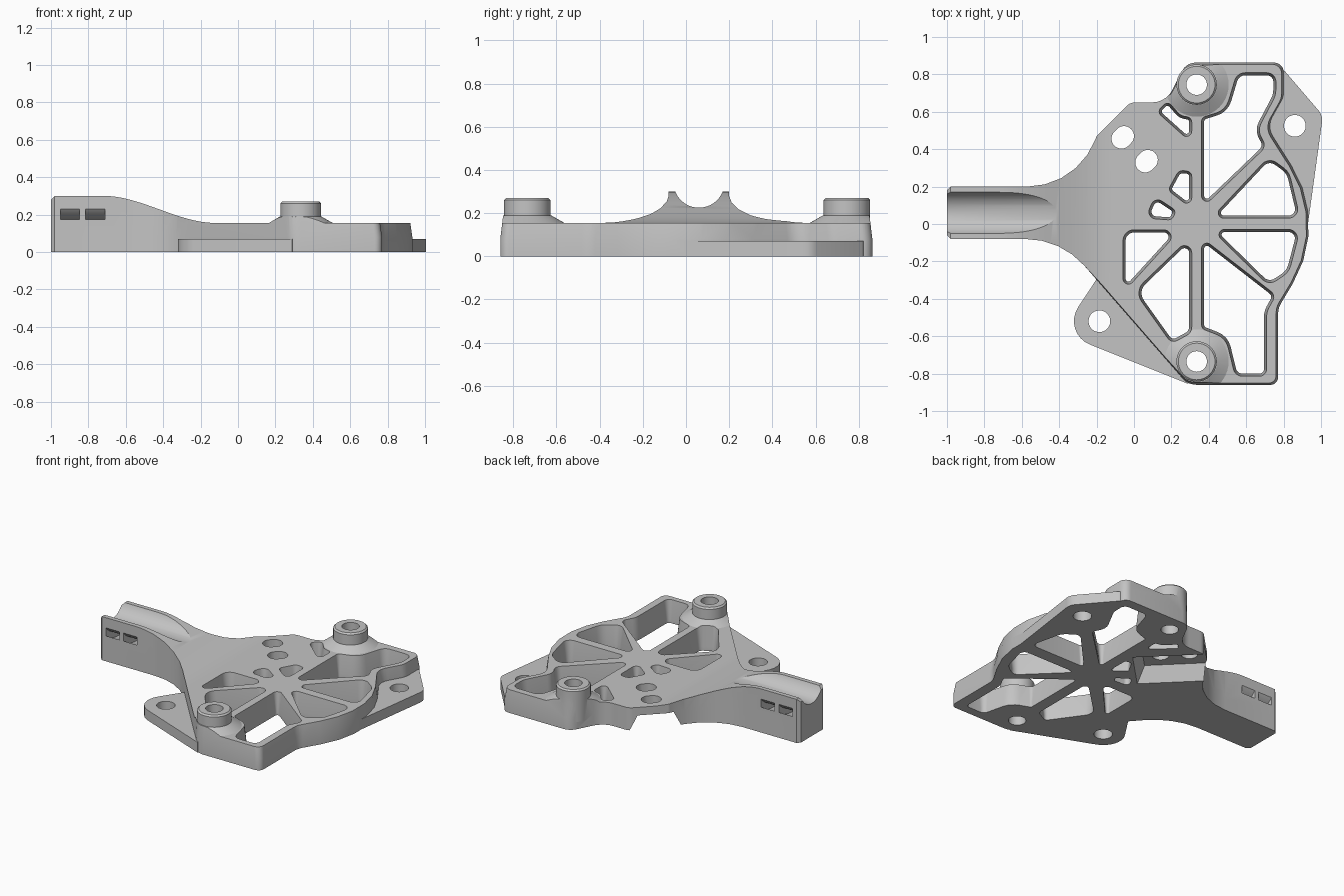
import bpy
import bmesh
from math import sin, cos, tan, pi, radians, sqrt
from mathutils import Vector

cube = bpy.data.objects.get("Cube")
if cube:
    bpy.data.objects.remove(cube, do_unlink=True)

grey = bpy.data.materials.new("satin grey")
grey.use_nodes = True
tone = (0.55, 0.55, 0.55, 1)
grey.diffuse_color = tone
grey.node_tree.nodes["Principled BSDF"].inputs["Base Color"].default_value = tone


def rounded(corners):
    """Closed outline from (x, y, radius) corners."""
    out = []
    for i, (x, y, r) in enumerate(corners):
        p = Vector((x, y))
        if not r:
            out.append(p)
            continue
        a = (Vector(corners[i - 1][:2]) - p).normalized()
        b = (Vector(corners[(i + 1) % len(corners)][:2]) - p).normalized()
        half = a.angle(b) / 2
        reach = r / tan(half)
        centre = p + (a + b).normalized() * r / sin(half)
        start, end = (p + a * reach - centre) / r, (p + b * reach - centre) / r
        n = max(3, int((pi - 2 * half) / radians(12)))
        out += [centre + start.slerp(end, k / n).normalized() * r for k in range(n + 1)]
    return out


def circle(x, y, r, n=40):
    return [Vector((x + r * cos(2 * pi * k / n), y + r * sin(2 * pi * k / n))) for k in range(n)]


def grown(points, amount):
    """Offset an outline outward by amount."""
    area = sum(points[i - 1].cross(p) for i, p in enumerate(points))
    side = 1 if area > 0 else -1
    out = []
    for i, p in enumerate(points):
        a = (p - points[i - 1]).normalized()
        b = (points[(i + 1) % len(points)] - p).normalized()
        t = (a + b).normalized()
        out.append(p + Vector((t.y, -t.x)) * side * amount / max(t.dot(a), 0.5))
    return out


AXES = {"X": lambda a, b, c: (c, a, b), "Y": lambda a, b, c: (a, c, b), "Z": lambda a, b, c: (a, b, c)}


def prism(name, points, levels, axis="Z"):
    """Skin an outline through (height, offset) levels along an axis."""
    bm = bmesh.new()
    rings = []
    for height, offset in levels:
        ring = grown(points, offset) if offset else points
        rings.append([bm.verts.new(AXES[axis](p.x, p.y, height)) for p in ring])
    for low, high in zip(rings, rings[1:]):
        for i in range(len(low)):
            bm.faces.new((low[i - 1], low[i], high[i], high[i - 1]))
    bm.faces.new(rings[0])
    bm.faces.new(rings[-1])
    bmesh.ops.recalc_face_normals(bm, faces=bm.faces)
    mesh = bpy.data.meshes.new(name)
    bm.to_mesh(mesh)
    bm.free()
    obj = bpy.data.objects.new(name, mesh)
    bpy.context.collection.objects.link(obj)
    mesh.materials.append(grey)
    return obj


def combine(target, other, operation):
    mod = target.modifiers.new(operation.lower(), "BOOLEAN")
    mod.operation, mod.solver, mod.object = operation, "EXACT", other
    bpy.context.view_layer.objects.active = target
    bpy.ops.object.modifier_apply(modifier=mod.name)
    bpy.data.objects.remove(other, do_unlink=True)


THICK, ARM_TOP, EAR = 0.155, 0.3, 0.07
THROUGH = [(-0.1, 0), (0.5, 0)]
BOSSES = [(0.335, 0.745), (0.335, -0.735)]

# Side profile: raised arm easing down to the plate
ease = []
for k in range(25):
    t = k / 24
    ease.append(Vector((-0.72 + 0.6 * t, ARM_TOP - (ARM_TOP - THICK) * t * t * (3 - 2 * t))))
profile = [Vector(p) for p in ((-1, 0), (-1, 0.28), (-0.98, ARM_TOP))] + ease
profile += [Vector((1.1, THICK)), Vector((1.1, 0))]
body = prism("bracket_body", profile, [(-1, 0), (1, 0)], "Y")

# Conical seats under the bosses
for x, y in BOSSES:
    seat = prism("boss_seat", circle(x, y, 0.18), [(0.05, 0), (0.15, 0), (0.19, -0.07)])
    combine(body, seat, "UNION")

# Plan outline of arm and plate
plan = rounded([
    (-1, -0.06, 0), (-0.98, -0.08, 0), (-0.39, -0.08, 0.42), (0.29, -0.86, 0.1),
    (0.77, -0.86, 0.04), (0.77, -0.45, 0.12), (1.04, 0, 0.6), (0.71, 0.52, 0.1),
    (0.8, 0.68, 0.1), (0.8, 0.863, 0.05), (0.28, 0.863, 0.08), (0.17, 0.65, 0.12),
    (-0.02, 0.65, 0.06), (-0.2, 0.47, 0.03), (-0.3, 0.2, 0.39), (-0.98, 0.2, 0), (-1, 0.18, 0)])
outline = prism("plan_outline", plan, [(-0.1, 0), (0.08, 0), (0.5, 0)])
# Slight draft on the upper outer wall of the plate
for v in outline.data.vertices[2 * len(plan):]:
    if v.co.x > 0.2:
        v.co.x -= 0.06 * min(1, (v.co.x - 0.2) / 0.3)
        v.co.y *= 0.94
combine(body, outline, "INTERSECT")

# Thin mounting ears
EARS = [
    [(-0.2, -0.295, 0), (-0.39, -0.583, 0.135), (0.29, -0.855, 0), (0.3, -0.6, 0)],
    [(0.77, 0.86, 0.03), (1.01, 0.58, 0.08), (0.93, 0, 0), (0.7, 0.5, 0)]]
for ear in EARS:
    combine(body, prism("mounting_ear", rounded(ear), [(0, 0), (EAR, 0)]), "UNION")

# Bosses with chamfered rims
for x, y in BOSSES:
    boss = prism("boss", circle(x, y, 0.108), [(0.05, 0), (0.26, 0), (0.27, -0.01)])
    combine(body, boss, "UNION")

# Drafted lightening cells between the spokes
east = [(0.41, 0.03, 0.03), (0.72, 0.36, 0.06), (0.83, 0.28, 0.1), (0.89, 0.03, 0.05)]
CELLS = [
    east,
    [(x, -0.92 * y, r) for x, y, r in east],
    [(0.36, 0.08, 0.03), (0.71, 0.415, 0.05), (0.66, 0.5, 0.08), (0.76, 0.69, 0.12),
     (0.76, 0.81, 0.05), (0.55, 0.81, 0.06), (0.49, 0.61, 0.1), (0.36, 0.57, 0.03)],
    [(0.36, -0.07, 0.03), (0.76, -0.38, 0.04), (0.71, -0.47, 0.1), (0.71, -0.815, 0.04),
     (0.54, -0.815, 0.05), (0.49, -0.61, 0.1), (0.36, -0.56, 0.03)],
    [(0.31, -0.06, 0.04), (0, -0.36, 0.08), (0.2, -0.64, 0.04), (0.31, -0.58, 0.05)],
    [(0.25, -0.03, 0.04), (-0.06, -0.03, 0.06), (-0.06, -0.37, 0.03)],
    [(0.06, 0.03, 0.04), (0.11, 0.15, 0.04), (0.23, 0.07, 0.03), (0.2, 0.02, 0.03)],
    [(0.18, 0.18, 0.03), (0.24, 0.29, 0.04), (0.31, 0.28, 0.03), (0.31, 0.08, 0.03)],
    [(0.12, 0.6, 0.03), (0.18, 0.66, 0.03), (0.25, 0.58, 0.06), (0.31, 0.57, 0.03), (0.31, 0.43, 0.03)]]
for cell in CELLS:
    cutter = prism("cell", rounded(cell), [(-0.1, -0.015), (0.03, -0.015), (0.165, 0), (0.5, 0)])
    combine(body, cutter, "DIFFERENCE")


# Tapered pocket under the diagonal edge
def diagonal(u, v):
    return Vector((u - v, u + v)) / sqrt(2)


pocket = [diagonal(0.11, 0.03), diagonal(0.44, 0.03), diagonal(0.44, 0.8), diagonal(0.11, 0.8)]
combine(body, prism("pocket", pocket, [(-0.01, 0.005), (0.1, -0.05)]), "DIFFERENCE")

# Round holes and the two short slots
for x, y in BOSSES:
    combine(body, prism("bore", circle(x, y, 0.055), THROUGH), "DIFFERENCE")
for x, y in ((-0.185, -0.52), (0.86, 0.525)):
    combine(body, prism("ear_hole", circle(x, y, 0.058), THROUGH), "DIFFERENCE")
for v in (0.37, 0.19):
    centre = diagonal(0.285, v)
    stretch = [(p, 0.01 if p.x + p.y > 0 else -0.01) for p in circle(0, 0, 0.053)]
    slot = [p + diagonal(shift, 0) + centre for p, shift in stretch]
    combine(body, prism("slot", slot, THROUGH), "DIFFERENCE")

# Round channel along the arm, with curved strap tunnels beneath it
AXIS_Y, AXIS_Z = 0.06, 0.343
combine(body, prism("channel", circle(AXIS_Y, AXIS_Z, 0.118, 64), [(-1.1, 0), (0, 0)], "X"), "DIFFERENCE")
angles = [radians(200 + 5 * k) for k in range(29)]
arc = [Vector((cos(a), sin(a))) for a in angles]
hub = Vector((AXIS_Y, AXIS_Z))
band = [hub + p * 0.219 for p in arc] + [hub + p * 0.18 for p in reversed(arc)]
for start in (-0.95, -0.815):
    combine(body, prism("strap_tunnel", band, [(start, 0), (start + 0.103, 0)], "X"), "DIFFERENCE")

# Smooth curved walls, crisp edges
bpy.ops.object.select_all(action="DESELECT")
body.select_set(True)
bpy.context.view_layer.objects.active = body
bpy.ops.object.shade_smooth_by_angle(angle=radians(25))
